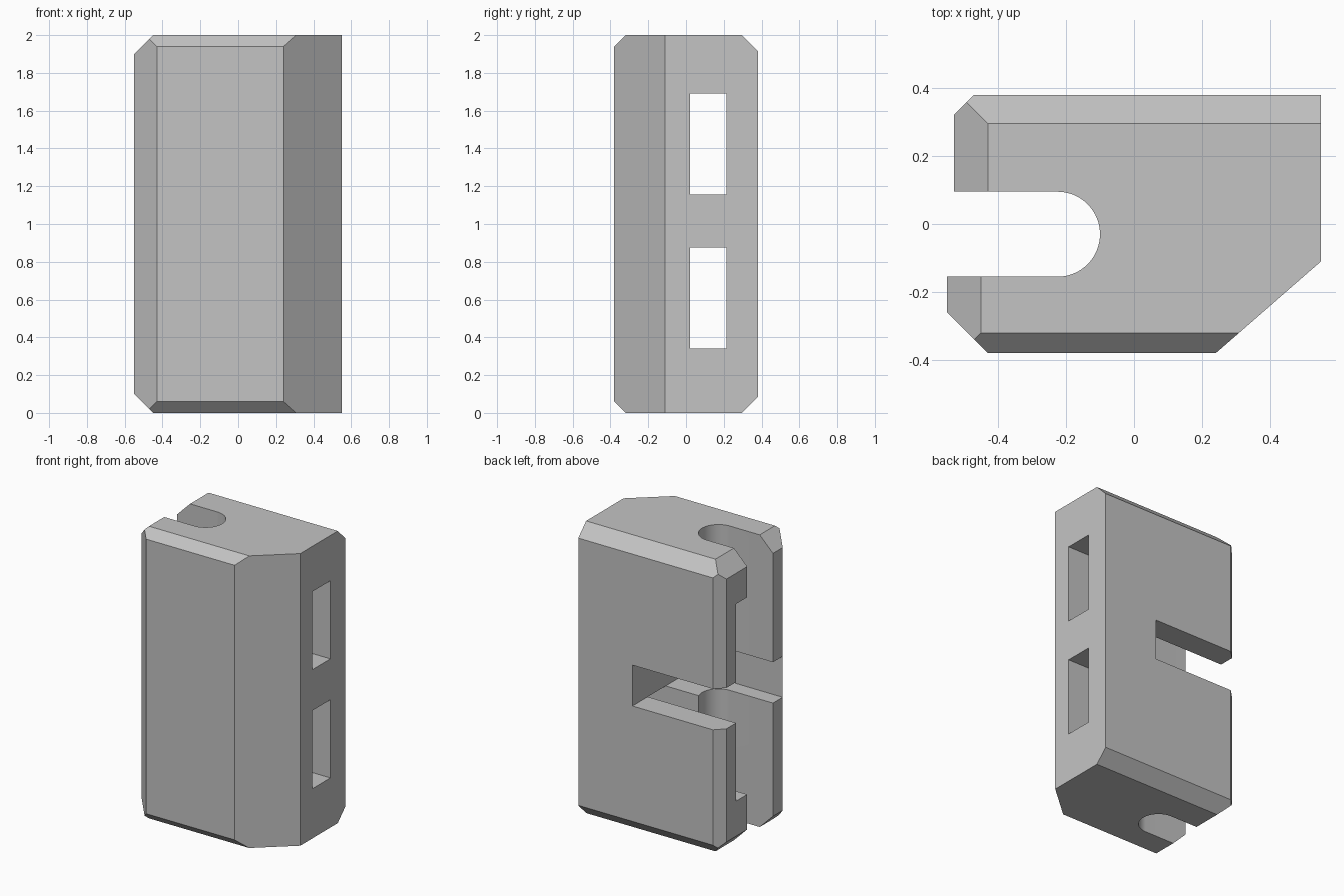
import bpy
import bmesh
from mathutils import Vector

cube = bpy.data.objects.get("Cube")
if cube:
    bpy.data.objects.remove(cube, do_unlink=True)

grey = bpy.data.materials.new("plain grey")
grey.use_nodes = True
grey.diffuse_color = (0.55, 0.55, 0.55, 1)
grey.node_tree.nodes["Principled BSDF"].inputs["Base Color"].default_value = grey.diffuse_color


def prism(name, profile, axis, low, high):
    """Extrude a 2D profile along an axis (profile is in the other two axes, in order)."""
    def place(a, b):
        p = [a, b]
        p.insert("xyz".index(axis), low)
        return p
    bm = bmesh.new()
    face = bm.faces.new([bm.verts.new(place(a, b)) for a, b in profile])
    grown = bmesh.ops.extrude_face_region(bm, geom=[face])
    shift = Vector((0, 0, 0))
    shift["xyz".index(axis)] = high - low
    bmesh.ops.translate(bm, vec=shift, verts=[v for v in grown["geom"] if isinstance(v, bmesh.types.BMVert)])
    bmesh.ops.recalc_face_normals(bm, faces=bm.faces)
    mesh = bpy.data.meshes.new(name)
    bm.to_mesh(mesh)
    bm.free()
    mesh.materials.append(grey)
    obj = bpy.data.objects.new(name, mesh)
    bpy.context.collection.objects.link(obj)
    return obj


def rect(a0, a1, b0, b1):
    return [(a0, b0), (a1, b0), (a1, b1), (a0, b1)]


def shape(cutter, operation="DIFFERENCE"):
    """Apply a boolean cut to the body and discard the cutter."""
    mod = body.modifiers.new(cutter.name, "BOOLEAN")
    mod.operation = operation
    mod.solver = "EXACT"
    mod.object = cutter
    bpy.context.view_layer.objects.active = body
    bpy.ops.object.modifier_apply(modifier=mod.name)
    bpy.data.objects.remove(cutter, do_unlink=True)


# Body: plan outline with angled corners
body = prism("clip_body", [(-.43, -.38), (.24, -.38), (.55, -.11), (.55, .38),
                           (-.47, .38), (-.6, .25), (-.6, -.21)], "z", 0, 2)

# Bevelled top and bottom edges along front and back
shape(prism("edge_bevel", [(-.32, 0), (.295, 0), (.38, .085), (.38, 1.915),
                           (.295, 2), (-.32, 2), (-.38, 1.94), (-.38, .06)], "x", -1, 1), "INTERSECT")

# Bevelled ends of the front and back arms, which differ slightly in length
for name, end, y0, y1 in (("front_arm_end", -.55, -.5, -.03), ("back_arm_end", -.53, -.03, .5)):
    shape(prism(name, [(-.8, -.1), (end + .2, -.1), (end, .1), (end, 1.9),
                       (end + .2, 2.1), (-.8, 2.1)], "y", y0, y1))

# Round-ended slot running the full height
bpy.ops.mesh.primitive_cylinder_add(vertices=64, radius=.125, depth=3, location=(-.225, -.03, 1))
shape(bpy.context.object)
shape(prism("slot", rect(-.8, -.225, -.155, .095), "z", -.5, 2.5))

# Two rectangular channels running from side to side
for bottom in (.34, 1.155):
    shape(prism("side_channel", rect(.02, .215, bottom, bottom + .535), "x", -.8, .8))

# Middle notch, open at the back and hollowing the front arm
shape(prism("middle_notch", rect(-.8, .14, .875, 1.155), "y", -.26, .6))

# Smooth the slot wall, keep every edge crisp
body.data.materials.clear()
body.data.materials.append(grey)
for poly in body.data.polygons:
    poly.material_index = 0
bpy.ops.object.select_all(action="DESELECT")
body.select_set(True)
bpy.context.view_layer.objects.active = body
bpy.ops.object.shade_smooth_by_angle(angle=.4)
